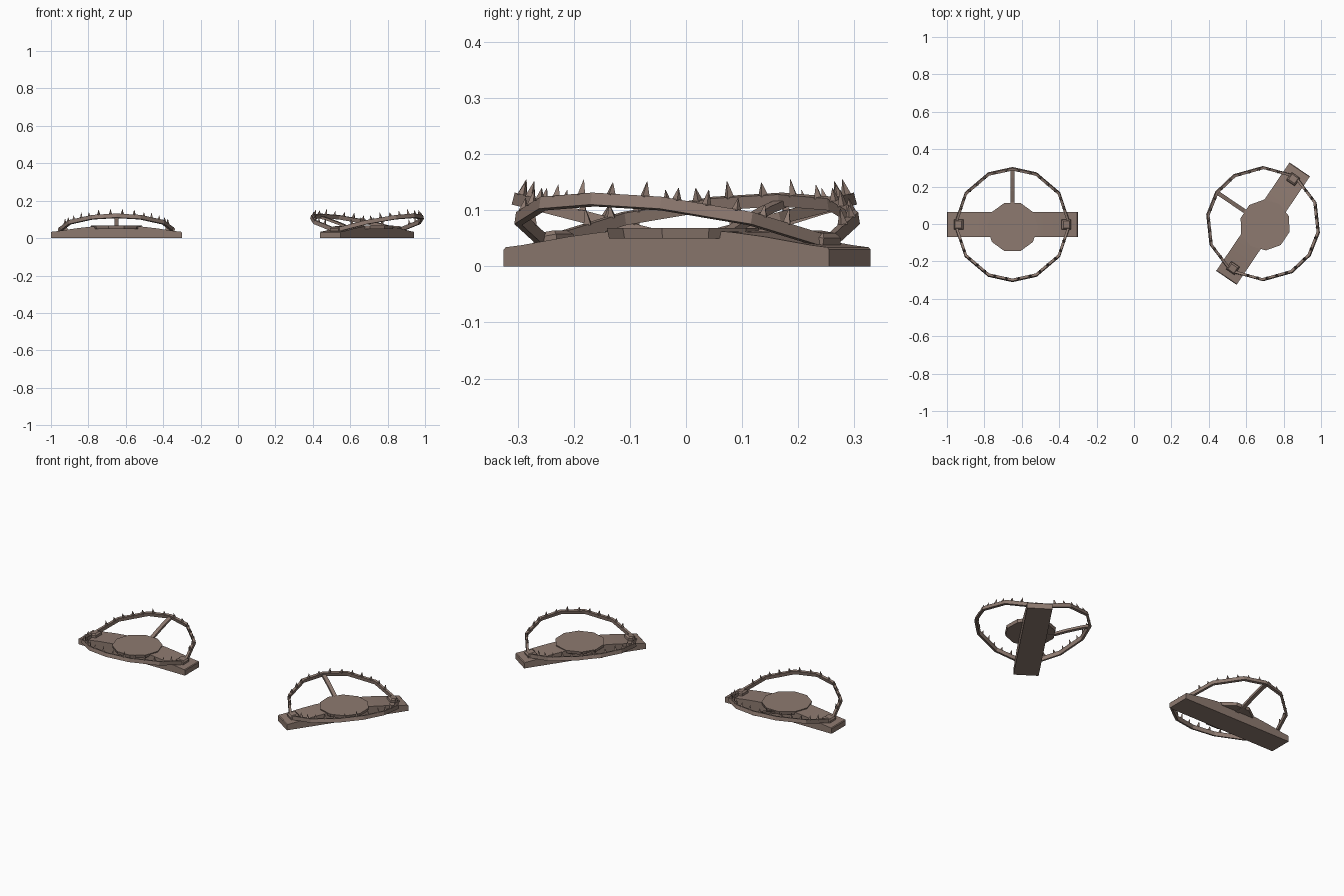
import bpy, bmesh, math
from mathutils import Matrix, Vector

if "Cube" in bpy.data.objects:
    bpy.data.objects.remove(bpy.data.objects["Cube"])

steel = bpy.data.materials.new("rusty brown steel")
steel.diffuse_color = (0.27, 0.195, 0.162, 1)
steel.use_nodes = True
steel.node_tree.nodes["Principled BSDF"].inputs["Base Color"].default_value = steel.diffuse_color


def finish(name, bm, place, smooth=False):
    bmesh.ops.recalc_face_normals(bm, faces=bm.faces[:])
    me = bpy.data.meshes.new(name)
    bm.to_mesh(me)
    bm.free()
    me.materials.append(steel)
    ob = bpy.data.objects.new(name, me)
    bpy.context.collection.objects.link(ob)
    ob.matrix_world = place
    if smooth:
        bpy.context.view_layer.objects.active = ob
        ob.select_set(True)
        bpy.ops.object.shade_smooth_by_angle(angle=math.radians(25))
        ob.select_set(False)
    return ob


def loft(bm, rings):
    """Skin a list of matching closed sections and cap both ends."""
    vs = [[bm.verts.new(p) for p in r] for r in rings]
    n = len(vs[0])
    for a, b in zip(vs, vs[1:]):
        for i in range(n):
            bm.faces.new((a[i], a[(i + 1) % n], b[(i + 1) % n], b[i]))
    bm.faces.new(vs[0])
    bm.faces.new(vs[-1])


def base_bar(place):
    half = [(0.0, 0.066), (0.08, 0.065), (0.14, 0.061), (0.21, 0.053),
            (0.27, 0.044), (0.31, 0.038), (0.346, 0.034), (0.35, 0.03)]
    prof = [(-x, z) for x, z in half[:0:-1]] + half
    bm = bmesh.new()
    loft(bm, [[(x, -0.066, 0), (x, 0.066, 0), (x, 0.066, z), (x, -0.066, z)]
              for x, z in prof])
    finish("base_bar", bm, place, True)


def pressure_plate(place):
    bm = bmesh.new()
    bmesh.ops.create_cone(bm, cap_ends=True, segments=10, radius1=0.132,
                          radius2=0.136, depth=0.018)
    # cone vertices start on an axis; turn so flats face front and back
    first = max(bm.verts, key=lambda v: v.co.y)
    if abs(first.co.x) < 0.01:
        bmesh.ops.rotate(bm, verts=bm.verts[:], matrix=Matrix.Rotation(math.pi / 10, 3, 'Z'))
    bmesh.ops.translate(bm, verts=bm.verts[:], vec=(0, -0.013, 0.059))
    finish("pressure_plate", bm, place)


def jaw(place, side):
    """Half ring, tilted up away from the hinge line, with teeth along it."""
    angs = [3, 34, 65, 90, 115, 146, 177]
    tilt = (Matrix.Translation((0, 0, 0.042))
            @ Matrix.Rotation(math.radians(14.5), 4, 'X'))
    if side < 0:
        tilt = Matrix.Rotation(math.pi, 4, 'Z') @ tilt

    def pt(a, r):
        a = math.radians(a)
        return Vector((r * 0.975 * math.cos(a), r * math.sin(a), 0))

    bm = bmesh.new()
    loft(bm, [[pt(a, r) + Vector((0, 0, z)) for r, z in
               ((0.301, -0.011), (0.315, -0.011), (0.315, 0.011), (0.301, 0.011))]
              for a in angs])
    finish("jaw", bm, place @ tilt)

    # teeth: small four-sided spikes spaced along the straight segments
    bm = bmesh.new()
    for i, (a, b) in enumerate(zip(angs, angs[1:])):
        n = 3 if b - a > 28 else 2
        for k in range(n):
            if (i, k) in ((0, 0), (5, 2)):
                continue
            p = pt(a, 0.308).lerp(pt(b, 0.308), (k + 0.5) / n)
            h = 0.03 if k % 2 else 0.024
            m = (Matrix.Translation(p + Vector((0, 0, 0.009 + h / 2)))
                 @ Matrix.Rotation(math.radians((a + b) / 2), 4, 'Z'))
            bmesh.ops.create_cone(bm, cap_ends=True, segments=4, radius1=0.0095,
                                  radius2=0.0005, depth=h, matrix=m)
    finish("jaw_teeth", bm, place @ tilt)


def hinge_block(place, side):
    bm = bmesh.new()
    bmesh.ops.create_cube(bm, size=1, matrix=Matrix.Diagonal((0.05, 0.055, 0.032, 1)))
    bmesh.ops.bevel(bm, geom=[e for e in bm.edges if all(v.co.z > 0 for v in e.verts)],
                    offset=0.008, segments=1, affect='EDGES')
    m = Matrix.Translation((side * 0.287, 0, 0.046)) @ Matrix.Rotation(side * 0.15, 4, 'Y')
    finish("hinge_block", bm, place @ m)


def trigger_arm(place):
    path = [(0.03, 0.05), (0.12, 0.056), (0.18, 0.078), (0.25, 0.1), (0.3, 0.112)]
    bm = bmesh.new()
    loft(bm, [[(-0.011, y, z - 0.007), (0.011, y, z - 0.007),
               (0.011, y, z + 0.007), (-0.011, y, z + 0.007)] for y, z in path])
    finish("trigger_arm", bm, place)


# two identical traps, the second one turned
for x, y, turn in ((-0.65, -0.003, 0), (0.69, 0.002, 55.9)):
    place = Matrix.Translation((x, y, 0)) @ Matrix.Rotation(math.radians(turn), 4, 'Z')
    base_bar(place)
    pressure_plate(place)
    trigger_arm(place)
    for s in (-1, 1):
        jaw(place, s)
        hinge_block(place, s)
